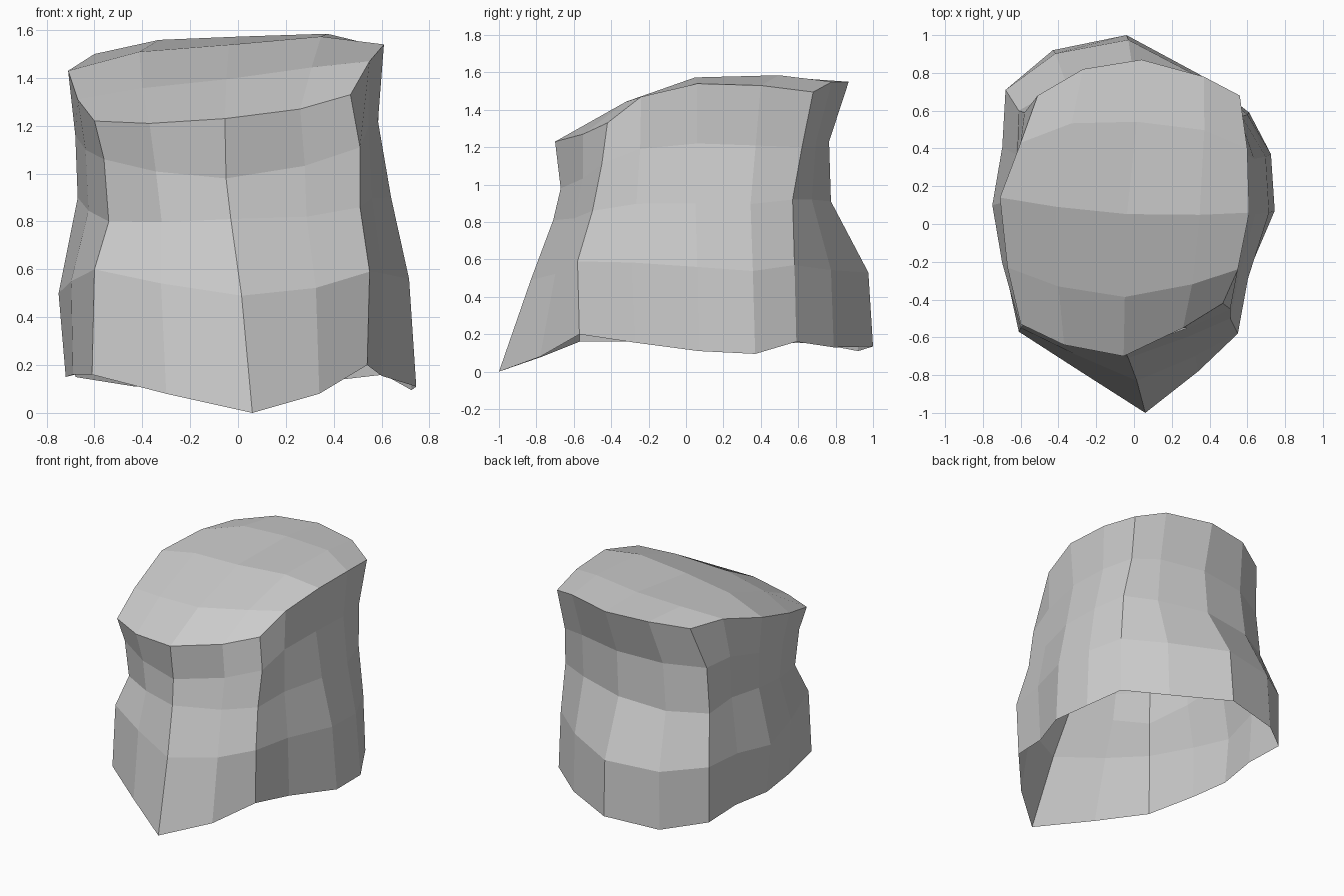
import bpy, bmesh
from mathutils import Vector

if "Cube" in bpy.data.objects:
    bpy.data.objects.remove(bpy.data.objects["Cube"])

# Vertical profiles (bottom to rim), walking round the body from the front spike
columns = [
    [(.06, -1, 0), (.015, -.83, .49), (-.03, -.71, .81), (-.05, -.67, .98), (-.055, -.70, 1.23)],
    [(.54, -.57, .20), (.55, -.58, .59), (.51, -.50, .86), (.51, -.45, 1.11), (.47, -.42, 1.33)],
    [(.745, .07, .11), (.715, .06, .56), (.64, .05, .90), (.585, .06, 1.22), (.61, .06, 1.54)],
    [(.61, .59, .16), (.60, .58, .57), (.57, .57, .92), (.54, .62, 1.20), (.56, .68, 1.495)],
    [(-.04, 1, .135), (-.03, .975, .53), (0, .775, .91), (.02, .765, 1.23), (.04, .87, 1.55)],
    [(-.68, .71, .15), (-.68, .71, .55), (-.61, .60, .88), (-.58, .59, 1.20), (-.51, .68, 1.50)],
    [(-.72, .10, .15), (-.75, .10, .50), (-.67, .12, .90), (-.68, .13, 1.16), (-.71, .14, 1.43)],
    [(-.61, -.57, .16), (-.60, -.55, .60), (-.54, -.48, .80), (-.56, -.50, 1.06), (-.60, -.53, 1.22)],
]
# Points halfway between the profiles, on the bottom edge and on the rim
bottom_mids = [(.34, -.78, .08), (.60, -.27, .155), (.725, .37, .095), (.35, .79, .13),
               (-.43, .92, .11), (-.68, .40, .16), (-.69, -.20, .16), (-.30, -.77, .08)]
rim_mids = [(.26, -.55, 1.27), (.55, -.24, 1.47), (.60, .40, 1.53), (.37, .78, 1.55),
            (-.27, .82, 1.54), (-.60, .43, 1.50), (-.67, -.23, 1.31), (-.37, -.64, 1.21)]


def middle(i, level):
    return (Vector(columns[i][level]) + Vector(columns[(i + 1) % 8][level])) / 2


def ring_points(level):
    """Profile points, with in-between points blended from the two edges."""
    out = []
    for i in range(8):
        low = Vector(bottom_mids[i]) - middle(i, 0)
        high = Vector(rim_mids[i]) - middle(i, 4)
        out += [Vector(columns[i][level]), middle(i, level) + low.lerp(high, level / 4)]
    return out


bm = bmesh.new()

# Side wall, open at the bottom
rings = [[bm.verts.new(p) for p in ring_points(k)] for k in range(5)]
for low, high in zip(rings, rings[1:]):
    for i in range(16):
        j = (i + 1) % 16
        bm.faces.new((low[i], low[j], high[j], high[i]))

# Domed top: a 4 x 4 patch stretched across the rim, each row raised a little
rim = rings[-1]
front = [rim[(14 + i) % 16] for i in range(5)]
right = rim[2:7]
back = rim[6:11][::-1]
left = rim[10:15][::-1]
row_shift = {1: (0, -.03, .025), 2: (0, -.03, .05), 3: (0, .04, .03)}
grid = [[None] * 5 for _ in range(5)]
for r in range(5):
    for c in range(5):
        u, v = c / 4, r / 4
        if r in (0, 4):
            grid[r][c] = (front if r == 0 else back)[c]
        elif c in (0, 4):
            grid[r][c] = (left if c == 0 else right)[r]
        else:
            across = left[r].co.lerp(right[r].co, u)
            along = front[c].co.lerp(back[c].co, v)
            corners = front[0].co.lerp(front[4].co, u).lerp(back[0].co.lerp(back[4].co, u), v)
            grid[r][c] = bm.verts.new(across + along - corners + Vector(row_shift[r]))
for r in range(4):
    for c in range(4):
        bm.faces.new((grid[r][c], grid[r][c + 1], grid[r + 1][c + 1], grid[r + 1][c]))

mesh = bpy.data.meshes.new("faceted_body")
bm.to_mesh(mesh)
bm.free()
body = bpy.data.objects.new("faceted_body", mesh)
bpy.context.collection.objects.link(body)
